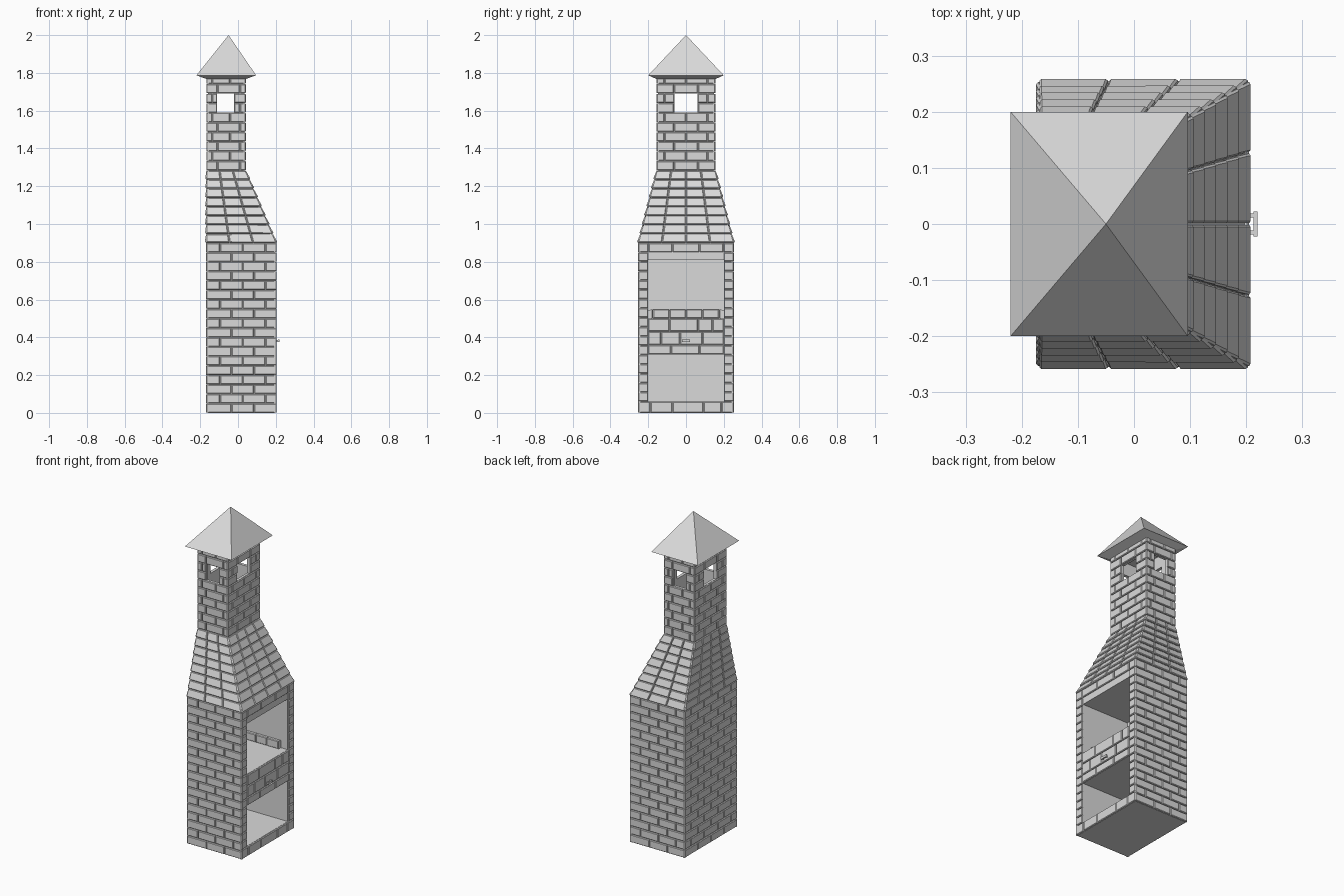
import bpy, bmesh
from mathutils import Vector as V

if "Cube" in bpy.data.objects:
    bpy.data.objects.remove(bpy.data.objects["Cube"])

grey = bpy.data.materials.new("stone grey")
grey.diffuse_color = (0.7, 0.7, 0.7, 1)
grey.use_nodes = True
grey.node_tree.nodes["Principled BSDF"].inputs["Base Color"].default_value = grey.diffuse_color


def finish(name, bm):
    me = bpy.data.meshes.new(name)
    bm.to_mesh(me)
    bm.free()
    me.materials.append(grey)
    ob = bpy.data.objects.new(name, me)
    bpy.context.collection.objects.link(ob)


def hexa(bm, lo, hi):
    """Closed solid between two four-point rings (anticlockwise from above)."""
    a = [bm.verts.new(p) for p in lo]
    b = [bm.verts.new(p) for p in hi]
    bm.faces.new(a[::-1])
    bm.faces.new(b)
    for i in range(4):
        j = (i + 1) % 4
        bm.faces.new((a[i], a[j], b[j], b[i]))


def rect(x0, x1, y0, y1, z):
    return [(x0, y0, z), (x1, y0, z), (x1, y1, z), (x0, y1, z)]


def box(bm, x0, x1, y0, y1, z0, z1):
    hexa(bm, rect(x0, x1, y0, y1, z0), rect(x0, x1, y0, y1, z1))


def brick(bm, quad, n, lift):
    """Chamfered brick standing on a wall quad (bl, br, tr, tl)."""
    c = sum(quad, V()) / 4

    def ring(gap, out, tilt=0):
        pts = []
        for i, p in enumerate(quad):
            u = (quad[i - 1] - p).normalized() + (quad[(i + 1) % 4] - p).normalized()
            pts.append(bm.verts.new(p + u * gap + n * (out + (tilt if i < 2 else 0))))
        return pts
    rings = [ring(.0015, -.014), ring(.0015, -.004, lift), ring(.005, 0, lift)]
    for a, b in zip(rings, rings[1:]):
        for i in range(4):
            j = (i + 1) % 4
            bm.faces.new((a[i], a[j], b[j], b[i]))
    bm.faces.new(rings[2])


def panel(bm, corners, rows, joints, hole=None, lift=0):
    """Rows of bricks on a wall; joints alternate; hole = (u0, u1, first row, last row)."""
    bl, br, tr, tl = [V(p) for p in corners]
    n = (br - bl).cross(tl - bl).normalized()

    def at(u, v):
        return bl.lerp(br, u).lerp(tl.lerp(tr, u), v)
    for r in range(rows):
        js = joints[r % len(joints)]
        spans = list(zip(js, js[1:]))
        if hole and hole[2] <= r <= hole[3]:
            spans = [(a, min(b, hole[0])) for a, b in spans] + [(max(a, hole[1]), b) for a, b in spans]
        for a, b in spans:
            if b - a > .02:
                v0, v1 = r / rows, (r + 1) / rows
                brick(bm, [at(a, v0), at(b, v0), at(b, v1), at(a, v1)], n, lift)


def wall(bm, p, q, z0, z1, *args, **kw):
    """Upright panel from plan point p to q, seen from outside left to right."""
    panel(bm, [(*p, z0), (*q, z0), (*q, z1), (*p, z1)], *args, **kw)


X0, X1, Y = -.17, .205, .255          # firebox plan
TX0, TX1, TY = -.168, .042, .157      # chimney plan
Z1, Z2, Z3 = .9, 1.283, 1.793         # firebox top, hood top, chimney top
c = .008                              # mortar depth
THIRDS = [[0, .36, .68, 1], [0, .2, .52, .84, 1]]
QUARTERS = [[0, .25, .5, .75, 1], [0, .12, .37, .63, .88, 1]]

# firebox: mortar core with two open chambers
bm = bmesh.new()
box(bm, X0 + c, -.12, -Y + c, Y - c, 0, Z1)
for s in (-1, 1):
    a, b = sorted((s * .2, s * (Y - c)))
    box(bm, -.12, X1 - c, a, b, 0, Z1)
for z0, z1 in ((0, .06), (.31, .5), (.81, Z1)):
    box(bm, -.12, X1 - c, -.2, .2, z0, z1)
finish("firebox_core", bm)

# firebox bricks on the closed sides
bm = bmesh.new()
wall(bm, (X0, -Y), (X1, -Y), 0, Z1, 18, THIRDS)
wall(bm, (X1, Y), (X0, Y), 0, Z1, 18, THIRDS)
wall(bm, (X0, Y), (X0, -Y), 0, Z1, 18, QUARTERS)
finish("firebox_side_bricks", bm)

# firebox bricks around the openings
bm = bmesh.new()
for y in (-Y, .2):
    wall(bm, (X1, y), (X1, y + .055), .06, .85, 16, [[0, 1]])
wall(bm, (X1, -Y), (X1, Y), 0, .06, 1, [[0, .13, .36, .68, .87, 1]])
wall(bm, (X1, -Y), (X1, Y), .85, Z1, 1, [[0, .11, .36, .64, .89, 1]])
wall(bm, (X1, -.2), (X1, .2), .31, .36, 1, [[0, .3, .68, 1]])
wall(bm, (X1, -.2), (X1, .2), .36, .43, 1, [[0, .17, .42, .72, 1]])
wall(bm, (X1, -.2), (X1, .2), .43, .5, 1, [[0, .28, .66, .85, 1]])
finish("firebox_opening_bricks", bm)

# brick lining round the fire bed
bm = bmesh.new()
box(bm, -.12, -.095, -.2, .2, .5, .545)
box(bm, -.095, .15, -.2, -.18, .5, .545)
box(bm, -.095, .15, .18, .2, .5, .545)
wall(bm, (-.09, -.175), (-.09, .175), .5, .55, 1, QUARTERS)
wall(bm, (.15, -.175), (-.09, -.175), .5, .55, 1, THIRDS)
wall(bm, (-.09, .175), (.15, .175), .5, .55, 1, THIRDS)
finish("fire_bed_lining", bm)

# handle
bm = bmesh.new()
box(bm, .213, .22, -.022, .022, .374, .388)
for y in (-.019, .012):
    box(bm, .2, .214, y, y + .007, .376, .386)
finish("handle", bm)

# tapered hood
lo, hi = rect(X0, X1, -Y, Y, Z1), rect(TX0, TX1, -TY, TY, Z2)
bm = bmesh.new()
hexa(bm, rect(X0 + c, X1 - c, -Y + c, Y - c, Z1), rect(TX0 + c, TX1 - c, -TY + c, TY - c, Z2))
finish("hood_core", bm)
bm = bmesh.new()
for i in range(4):
    j = (i + 1) % 4
    cols = 3 if i % 2 == 0 else 4
    panel(bm, [lo[i], lo[j], hi[j], hi[i]], 8, [[k / cols for k in range(cols + 1)]], lift=.005)
finish("hood_bricks", bm)

# chimney: hollow mortar core with four windows
WX0, WX1, WY, WZ0, WZ1 = -.11, -.02, .062, 1.589, 1.691
t = .024
bm = bmesh.new()
for z0, z1 in ((Z2, WZ0), (WZ1, Z3)):
    for s in (-1, 1):
        a, b = sorted((s * (TY - c), s * (TY - t)))
        box(bm, TX0 + c, TX1 - c, a, b, z0, z1)
    box(bm, TX0 + c, TX0 + t, -TY + t, TY - t, z0, z1)
    box(bm, TX1 - t, TX1 - c, -TY + t, TY - t, z0, z1)
for s in (-1, 1):
    a, b = sorted((s * (TY - c), s * (TY - t)))
    box(bm, TX0 + c, WX0, a, b, WZ0, WZ1)
    box(bm, WX1, TX1 - c, a, b, WZ0, WZ1)
    a, b = sorted((s * (TY - t), s * WY))
    box(bm, TX0 + c, TX0 + t, a, b, WZ0, WZ1)
    box(bm, TX1 - t, TX1 - c, a, b, WZ0, WZ1)
finish("chimney_core", bm)

# chimney bricks
bm = bmesh.new()
w = TX1 - TX0
u0, u1 = (WX0 - TX0) / w, (WX1 - TX0) / w
v0, v1 = .5 - WY / TY / 2, .5 + WY / TY / 2
narrow = [[0, .28, .85, 1], [0, .15, .6, 1]]
wide = [[0, .3, .7, 1], [0, .14, .5, .86, 1]]
wall(bm, (TX0, -TY), (TX1, -TY), Z2, Z3, 10, narrow, (u0, u1, 6, 7))
wall(bm, (TX1, TY), (TX0, TY), Z2, Z3, 10, narrow, (1 - u1, 1 - u0, 6, 7))
wall(bm, (TX1, -TY), (TX1, TY), Z2, Z3, 10, wide, (v0, v1, 6, 7))
wall(bm, (TX0, TY), (TX0, -TY), Z2, Z3, 10, wide, (v0, v1, 6, 7))
finish("chimney_bricks", bm)

# pyramid roof with a shallow sloping underside
bm = bmesh.new()
base = [bm.verts.new(p) for p in rect(TX0, TX1, -TY, TY, 1.768)]
rim = [bm.verts.new(p) for p in rect(-.22, .096, -.2, .2, 1.787)]
tip = bm.verts.new((-.05, 0, 2))
bm.faces.new(base[::-1])
for i in range(4):
    j = (i + 1) % 4
    bm.faces.new((base[i], base[j], rim[j], rim[i]))
    bm.faces.new((rim[i], rim[j], tip))
finish("roof", bm)
